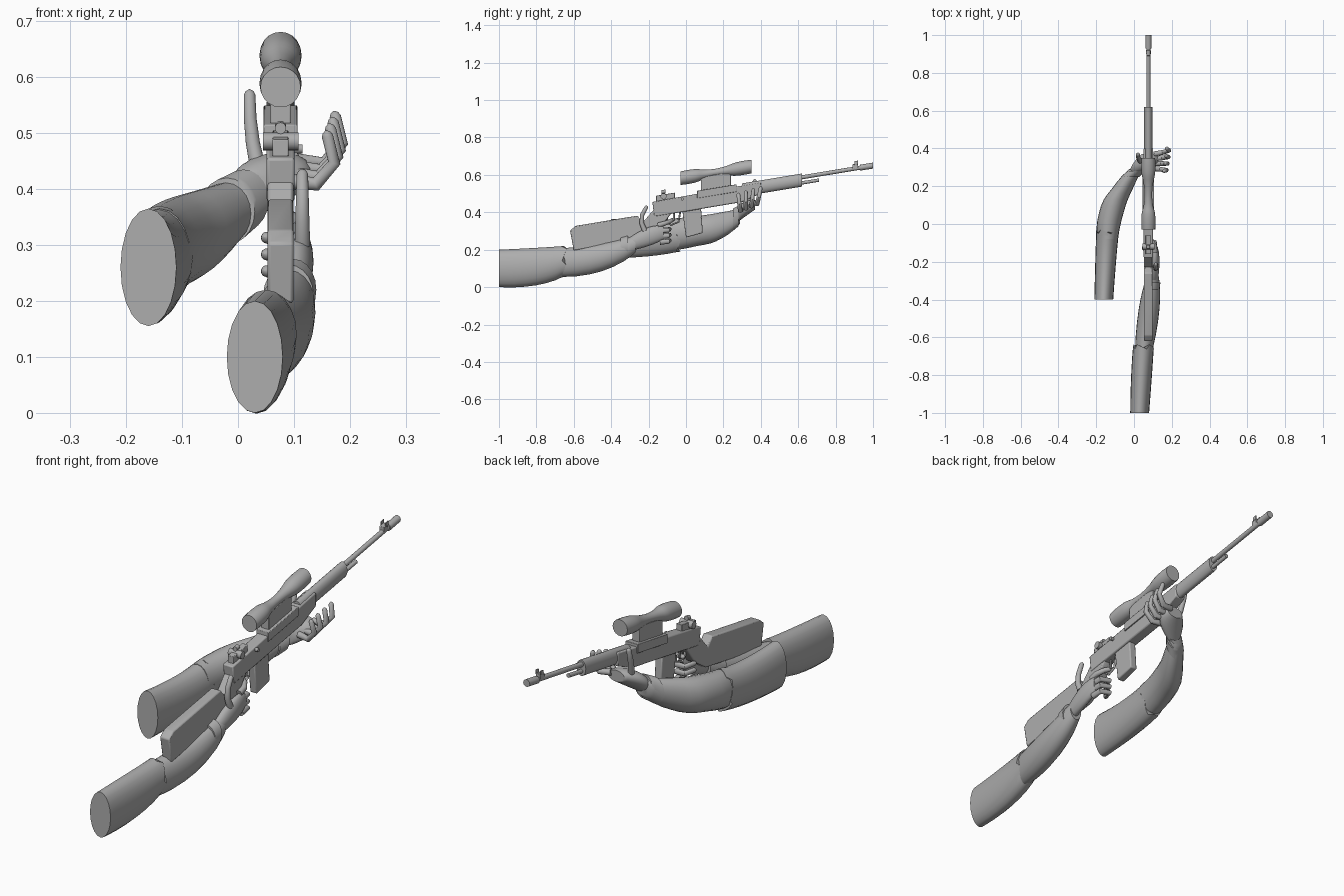
import bpy, bmesh, math
from mathutils import Vector, Matrix

if "Cube" in bpy.data.objects:
    bpy.data.objects.remove(bpy.data.objects["Cube"])

COLOUR = (.42, .42, .42, 1)
grey = bpy.data.materials.new("plain_grey")
grey.use_nodes = True
grey.diffuse_color = COLOUR
grey.node_tree.nodes["Principled BSDF"].inputs["Base Color"].default_value = COLOUR

GUN_X = .076
SIDES = 20
STEPS = 4


def bore(y, height=0):
    """Height of a point above or below the sloping bore line."""
    return .485 + .165 * y + height


def finish(name, bm, bevel=0):
    bmesh.ops.recalc_face_normals(bm, faces=bm.faces)
    mesh = bpy.data.meshes.new(name)
    bm.to_mesh(mesh)
    bm.free()
    mesh.materials.append(grey)
    obj = bpy.data.objects.new(name, mesh)
    bpy.context.collection.objects.link(obj)
    if bevel:
        modifier = obj.modifiers.new("soft_edges", "BEVEL")
        modifier.width = bevel
        modifier.segments = 2
    bpy.ops.object.select_all(action="DESELECT")
    obj.select_set(True)
    bpy.context.view_layer.objects.active = obj
    bpy.ops.object.shade_smooth_by_angle(angle=math.radians(45))


def skin(name, rings, bevel=0):
    """Join rings of points into one closed skin."""
    bm = bmesh.new()
    loops = [[bm.verts.new(point) for point in ring] for ring in rings]
    for lower, upper in zip(loops, loops[1:]):
        for i in range(len(lower)):
            bm.faces.new((lower[i - 1], lower[i], upper[i], upper[i - 1]))
    bm.faces.new(loops[0])
    bm.faces.new(loops[-1])
    finish(name, bm, bevel)


def circle():
    return [(math.cos(math.tau * i / SIDES), math.sin(math.tau * i / SIDES)) for i in range(SIDES)]


def smooth_path(stations):
    """Pass a smooth curve through the stations."""
    points = [Vector(s) for s in stations]
    path = [points[0]]
    for i in range(len(points) - 1):
        start, end = points[i], points[i + 1]
        before = points[max(i - 1, 0)]
        after = points[min(i + 2, len(points) - 1)]
        for step in range(1, STEPS + 1):
            t = step / STEPS
            ease = t * t * (3 - 2 * t)
            leave = start + (end - before) * (t / 2)
            arrive = end - (after - start) * ((1 - t) / 2)
            path.append(leave + (arrive - leave) * ease)
    return path


def limb(name, stations, ragged=0):
    """Oval body through stations of x, y, z, width and height."""
    rings = []
    path = smooth_path(stations)
    for x, y, z, width, height in path:
        wave = ragged if y == path[-1][1] else 0
        rings.append([(x + u * width / 2, y + wave * (i % 4 - 1.5), z + v * height / 2)
                      for i, (u, v) in enumerate(circle())])
    skin(name, rings)


def rod(name, start, end, height, radius):
    """Round bar lying along the bore direction."""
    limb(name, [(GUN_X, y, bore(y, height), 2 * radius, 2 * radius) for y in (start, end)])


def tube(name, points, radii):
    """Bent round tube, turned smoothly from point to point."""
    rings, last, turn = [], None, None
    for i, centre in enumerate(points):
        along = (points[min(i + 1, len(points) - 1)] - points[max(i - 1, 0)]).normalized()
        turn = last.rotation_difference(along) @ turn if last else along.to_track_quat("Z", "Y")
        last = along
        rings.append([centre + turn @ Vector((u, v, 0)) * radii[i] for u, v in circle()])
    skin(name, rings)


def plate(name, outline, half, bevel=.005, x=GUN_X):
    """Side outline, measured from the bore line, given a thickness."""
    skin(name, [[(x + side, y, bore(y, height)) for y, height in outline]
                for side in (-half, half)], bevel)


def block(name, back, front, bottom, top, half, x=GUN_X):
    plate(name, [(back, bottom), (back, top), (front, top), (front, bottom)], half, .002, x)


def finger(name, root, heading, axis, curl, length=.045, radius=.014):
    """Three joints that curl about an axis, ending in a round tip."""
    along = Vector(heading).normalized()
    points, radii = [Vector(root)], [radius]
    for joint in range(3):
        points.append(points[-1] + along * length)
        radius *= .9
        radii.append(radius)
        if joint < 2:
            along = Matrix.Rotation(math.radians(curl), 3, axis) @ along
    tip = points[-1]
    points += [tip + along * radius * .6, tip + along * radius]
    radii += [radius * .7, radius * .1]
    tube(name, points, radii)


# Stock, receiver and magazine
plate("buttstock", [(-.62, -.08), (-.59, -.06), (-.26, -.06), (-.23, -.1), (-.16, -.03), (-.08, -.05),
                    (-.08, -.08), (-.14, -.15), (-.22, -.19), (-.6, -.19)], .023)
plate("receiver", [(-.18, 0), (.4, .01), (.4, -.05), (.3, -.08), (-.17, -.08)], .025)
plate("magazine", [(-.02, -.07), (.08, -.07), (.09, -.21), (0, -.22)], .017)
block("scope_mount", .08, .24, 0, .09, .018)
block("side_rail", .06, .27, -.02, .02, .03)
guard = [Vector((GUN_X, y, bore(y, height)))
         for y, height in ((-.1, -.07), (-.1, -.12), (-.08, -.14), (-.04, -.13), (-.03, -.07))]
tube("trigger_guard", guard, [.005] * len(guard))
block("trigger", -.07, -.06, -.12, -.07, .004)

# Barrel group
limb("handguard", [(GUN_X, y, bore(y, -.015), .045, .07) for y in (.3, .62)])
rod("barrel", .6, .95, 0, .011)
rod("flash_hider", .93, 1, 0, .016)
rod("gas_cylinder", .58, .71, -.03, .009)
block("front_sight_base", .89, .92, 0, .025, .011)
for word, side in (("right", -1), ("left", 1)):
    block(word + "_sight_wing", .9, .92, .02, .04, .002, GUN_X + side * .011)

# Rear sight and bolt
block("rear_sight_base", -.16, -.06, -.01, .03, .014)
rod("peep_sight", -.13, -.11, .045, .01)
for name, left, right, y, height, radius in (("sight_knob", .045, .108, -.12, .02, .016),
                                             ("bolt_handle", .09, .115, -.02, -.01, .008)):
    tube(name, [Vector((x, y, bore(y, height))) for x in (left, right)], [radius] * 2)

# Scope with two wide bells
bell, waist = .072, .046
limb("scope", [(GUN_X, y, bore(y, .102), width, width)
               for y, width in ((-.03, bell), (.05, bell), (.11, waist), (.2, waist), (.27, bell), (.35, bell))])

# Trigger arm
limb("trigger_sleeve", [(.03, -1, .1, .1, .2), (.04, -.8, .11, .11, .2), (.05, -.65, .14, .11, .16)], .008)
limb("trigger_forearm", [(.05, -.68, .13, .09, .15), (.08, -.45, .16, .11, .15), (.1, -.27, .23, .06, .09)])
limb("trigger_cuff", [(.09, -.35, .21, .09, .11), (.1, -.31, .22, .08, .11)])
limb("trigger_palm", [(.1, -.3, .23, .05, .07), (.11, -.2, .27, .05, .1), (.11, -.12, .29, .03, .07)])
finger("trigger_thumb", (.115, -.22, .3), (0, -.4, 1), "X", -25)
finger("trigger_index", (.11, -.15, .33), (0, 1, .3), "Z", 30, .035)
for i, word in enumerate(("middle", "ring", "little")):
    finger("trigger_" + word, (.11, -.14, .3 - .03 * i), (0, 1, .1), "Z", 80)

# Support arm
limb("support_sleeve", [(-.16, -.4, .26, .1, .21), (-.15, -.2, .26, .11, .19), (-.14, -.04, .28, .12, .18)], .008)
limb("support_forearm", [(-.14, -.08, .28, .11, .17), (-.12, .06, .3, .13, .16),
                         (-.06, .19, .33, .11, .14), (.01, .29, .38, .07, .08)])
limb("support_cuff", [(-.02, .25, .36, .1, .12), (.01, .28, .38, .09, .11)])
limb("support_palm", [(.02, .28, .39, .08, .08), (.06, .32, .42, .13, .08), (.08, .37, .44, .08, .05)])
finger("support_thumb", (.035, .33, .44), (-.2, .3, 1), "Y", 5)
for i, word in enumerate(("index", "middle", "ring", "little")):
    finger("support_" + word, (.105 - .005 * i, .37 - .025 * i, .45 - .012 * i), (1, .2 - .1 * i, -.1), "Y", -55, .05)
